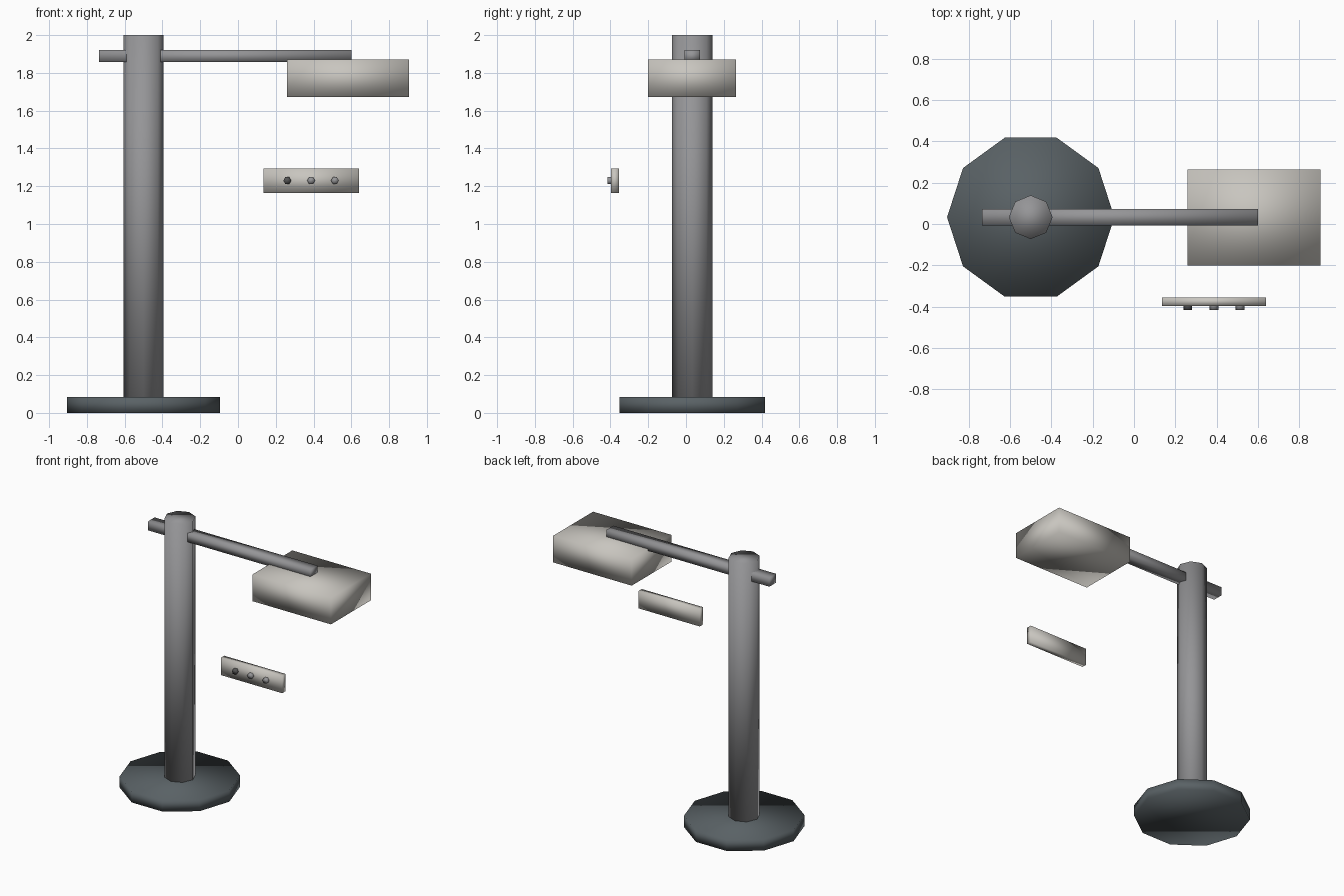
import bpy
from math import pi

cube = bpy.data.objects.get("Cube")
if cube:
    bpy.data.objects.remove(cube, do_unlink=True)


def material(name, rgb):
    mat = bpy.data.materials.new(name)
    mat.use_nodes = True
    mat.diffuse_color = (*rgb, 1)
    mat.node_tree.nodes["Principled BSDF"].inputs["Base Color"].default_value = (*rgb, 1)
    return mat


slate = material("dark slate", (0.10, 0.12, 0.13))
steel = material("steel grey", (0.30, 0.30, 0.31))
ivory = material("warm light grey", (0.58, 0.56, 0.52))
charcoal = material("charcoal", (0.09, 0.09, 0.09))


def finish(name, mat):
    obj = bpy.context.object
    obj.name = name
    obj.data.materials.append(mat)
    bpy.ops.object.transform_apply(location=False, rotation=True, scale=True)
    bpy.ops.object.shade_smooth()
    return obj


def box(name, low, high, mat):
    centre = [(a + b) / 2 for a, b in zip(low, high)]
    bpy.ops.mesh.primitive_cube_add(size=1, location=centre)
    bpy.context.object.scale = [b - a for a, b in zip(low, high)]
    return finish(name, mat)


def prism(name, sides, radius, depth, centre, rotation, mat):
    bpy.ops.mesh.primitive_cylinder_add(vertices=sides, radius=radius, depth=depth,
                                        location=centre, rotation=rotation)
    return finish(name, mat)


# Stand: ten-sided foot and eight-sided column
stand_x, stand_y = -0.5, 0.033
foot_height = 0.083
prism("base", 10, 0.405, foot_height, (stand_x, stand_y, foot_height / 2), (0, 0, pi / 2), slate)
column_bottom = 0.05
prism("column", 8, 0.106, 2 - column_bottom,
      (stand_x, stand_y, 1 + column_bottom / 2), (0, 0, 0), steel)

# Cross arm through the column, with the head below its end
box("arm", (-0.735, -0.007, 1.857), (0.6, 0.073, 1.922), steel)
box("head", (0.26, -0.202, 1.672), (0.904, 0.265, 1.87), ivory)

# Separate control panel with three hexagonal buttons
box("control_panel", (0.136, -0.396, 1.165), (0.64, -0.356, 1.293), ivory)
for side, x, mat in (("right", 0.261, charcoal), ("middle", 0.387, steel), ("left", 0.513, steel)):
    prism(side + "_button", 6, 0.021, 0.04, (x, -0.396, 1.23), (pi / 2, pi / 2, 0), mat)
